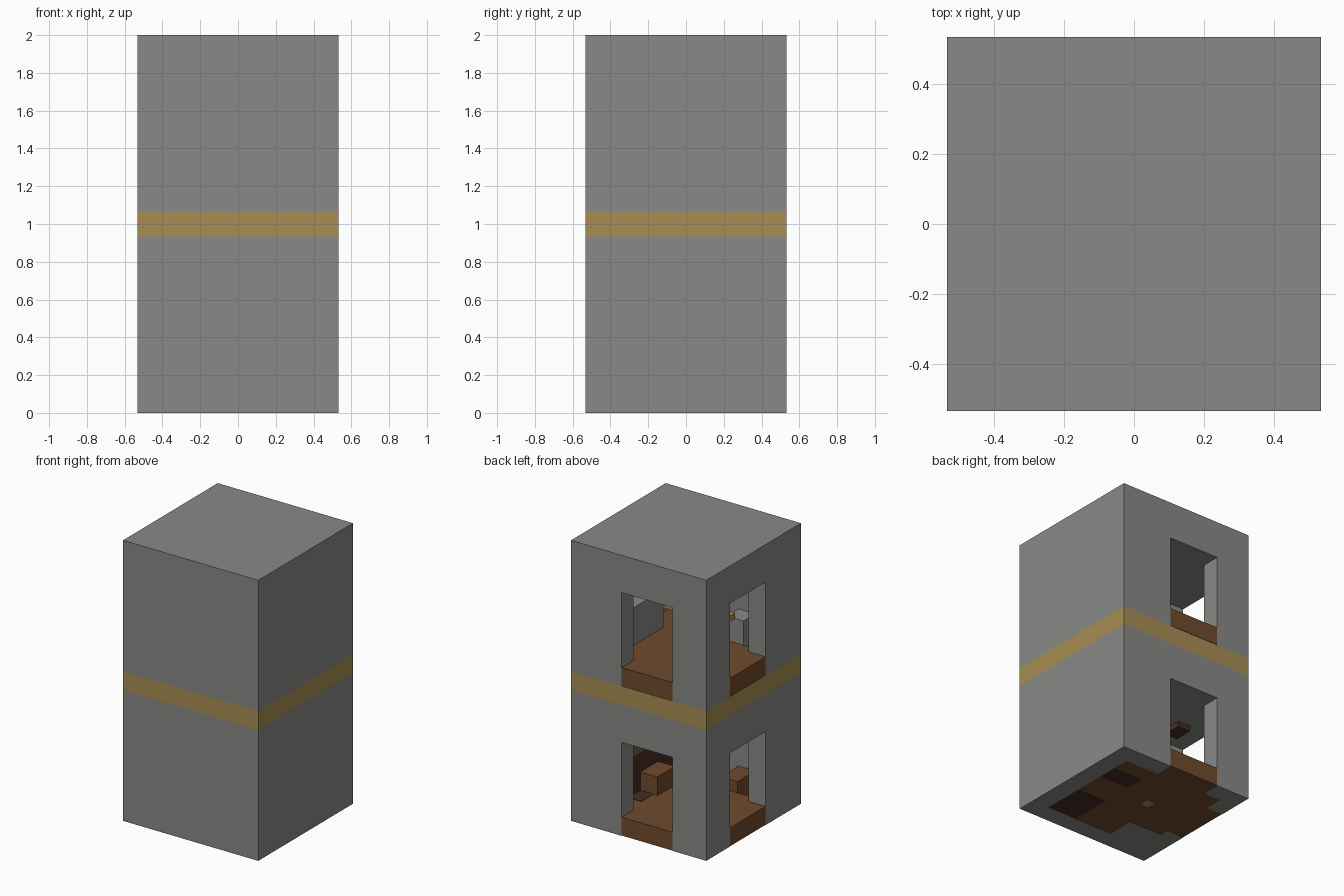
import bpy, bmesh

old = bpy.data.objects.get("Cube")
if old:
    bpy.data.objects.remove(old, do_unlink=True)

U = 1 / 15          # one grid cell
HALF = 8            # half the tower width in cells


def material(name, rgb):
    m = bpy.data.materials.new(name)
    m.use_nodes = True
    m.diffuse_color = (*rgb, 1)
    m.node_tree.nodes["Principled BSDF"].inputs["Base Color"].default_value = (*rgb, 1)
    return m


stone = material("grey stone", (0.25, 0.25, 0.24))
ochre = material("ochre", (0.39, 0.27, 0.09))
wood = material("brown wood", (0.16, 0.07, 0.026))
dark = material("dark wood", (0.06, 0.027, 0.018))


def prism(name, outline, z0, z1, mat):
    """Extrude an outline given in cells from the right and back edges."""
    bm = bmesh.new()
    pts = [((p - HALF) * U, (HALF - q) * U, z0 * U) for p, q in outline]
    face = bm.faces.new([bm.verts.new(c) for c in pts])
    top = bmesh.ops.extrude_face_region(bm, geom=[face])["geom"]
    verts = [v for v in top if isinstance(v, bmesh.types.BMVert)]
    bmesh.ops.translate(bm, verts=verts, vec=(0, 0, (z1 - z0) * U))
    bmesh.ops.recalc_face_normals(bm, faces=bm.faces)
    me = bpy.data.meshes.new(name)
    bm.to_mesh(me)
    bm.free()
    me.materials.append(mat)
    ob = bpy.data.objects.new(name, me)
    bpy.context.collection.objects.link(ob)
    return ob


def box(name, p0, p1, q0, q1, z0, z1, mat):
    return prism(name, [(p0, q0), (p1, q0), (p1, q1), (p0, q1)], z0, z1, mat)


def cut(ob, cutter):
    mod = ob.modifiers.new("cut", "BOOLEAN")
    mod.operation, mod.solver, mod.object = "DIFFERENCE", "EXACT", cutter
    bpy.context.view_layer.objects.active = ob
    bpy.ops.object.modifier_apply(modifier=mod.name)
    bpy.data.objects.remove(cutter, do_unlink=True)


# Room outline with two door sills and a stair pit in one corner
plan = [(2, 2), (4, 2), (4, 0), (10, 0), (10, 2), (14, 2), (14, 14),
        (6, 14), (6, 11), (2, 11), (2, 10), (0, 10), (0, 4), (2, 4)]

# Two storeys: hollow stone walls with a back and a right doorway
for label, base in (("lower", 0), ("upper", 16)):
    walls = box(label + "_walls", 0, 16, 0, 16, base, base + 14, stone)
    for p0, p1, q0, q1 in ((2, 14, 2, 14), (4, 10, -1, 3), (-1, 3, 4, 10)):
        cut(walls, box("cutter", p0, p1, q0, q1, base - 1, base + 10, stone))
    prism(label + "_floor", plan, base + 0.03, base + 2, wood)
    box(label + "_pit_base", 2, 6, 11, 14, base, base + 0.3, stone)

# Band between the storeys
box("middle_band", 0, 16, 0, 16, 14, 16, ochre)

# Lower room furniture
box("cupboard", 12, 14, 4, 13, 2, 6, dark)
for name, q0, q1 in (("back_rug", 4, 6), ("front_rug", 9.5, 14)):
    box(name, 10.5, 14, q0, q1, 0, 2.05, dark)
box("chest", 10, 12, 6, 9, 2, 4, wood)
box("low_step", 4, 6, 11, 14, 0.3, 3.2, wood)
box("ceiling_fitting", 2.5, 4, 6, 8, 9.4, 10, dark)
box("floor_post", 6.5, 7.5, 6.6, 7.6, 0, 2.03, ochre)

# Upper room furniture
box("stone_bench", 12, 14, 4, 10, 18, 22, stone)
box("stone_step", 4, 6, 12, 14, 16.3, 20, stone)
box("counter_top", 5, 13, 10, 12, 20, 20.6, ochre)
